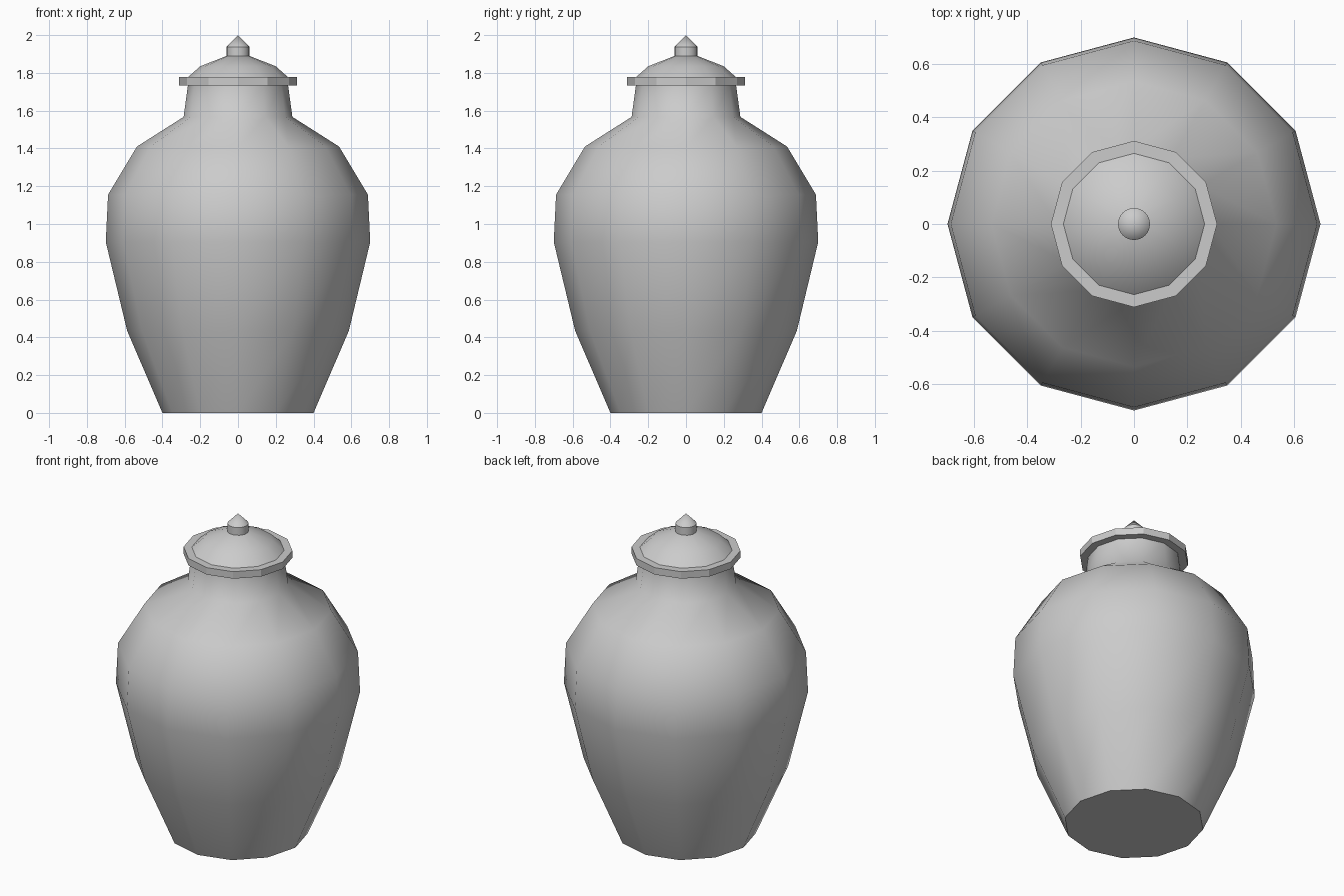
import bpy, bmesh, math
from mathutils import Matrix

cube = bpy.data.objects.get("Cube")
if cube:
    bpy.data.objects.remove(cube, do_unlink=True)

# Single glaze colour
glaze = bpy.data.materials.new("grey_glaze")
glaze.use_nodes = True
color = (0.6, 0.6, 0.6, 1)
glaze.diffuse_color = color
glaze.node_tree.nodes["Principled BSDF"].inputs["Base Color"].default_value = color


def lathe(name, profile, sides, sharp_angle):
    """Turn a (radius, height) profile around z; zero radius makes a tip, open ends are capped."""
    bm = bmesh.new()
    rings = []
    for r, z in profile:
        count = sides if r > 0 else 1
        rings.append([bm.verts.new((r * math.cos(math.tau * i / sides),
                                    r * math.sin(math.tau * i / sides), z))
                      for i in range(count)])
    for low, high in zip(rings, rings[1:]):
        for i in range(sides):
            j = (i + 1) % sides
            if len(high) == 1:
                bm.faces.new((low[i], low[j], high[0]))
            else:
                bm.faces.new((low[i], low[j], high[j], high[i]))
    for ring in (rings[0], rings[-1]):
        if len(ring) > 1:
            bm.faces.new(ring)
    bmesh.ops.recalc_face_normals(bm, faces=bm.faces)
    mesh = bpy.data.meshes.new(name)
    bm.to_mesh(mesh)
    bm.free()
    mesh.materials.append(glaze)
    obj = bpy.data.objects.new(name, mesh)
    bpy.context.collection.objects.link(obj)
    bpy.ops.object.select_all(action='DESELECT')
    obj.select_set(True)
    bpy.context.view_layer.objects.active = obj
    bpy.ops.object.shade_smooth_by_angle(angle=math.radians(sharp_angle))
    return obj


# Jar body with shoulder and neck
lathe("jar_body", [(0.40, 0), (0.587, 0.435), (0.70, 0.905), (0.688, 1.155),
                   (0.535, 1.41), (0.288, 1.567), (0.265, 1.735)], 12, 60)

# Lid: flat rim and shallow dome
lathe("lid_rim", [(0.312, 1.733), (0.312, 1.777)], 12, 20)
lathe("lid_dome", [(0.265, 1.777), (0.20, 1.835), (0.06, 1.89)], 12, 50)

# Pointed knob
lathe("lid_knob", [(0.06, 1.885), (0.06, 1.938), (0, 2.0)], 24, 40)
